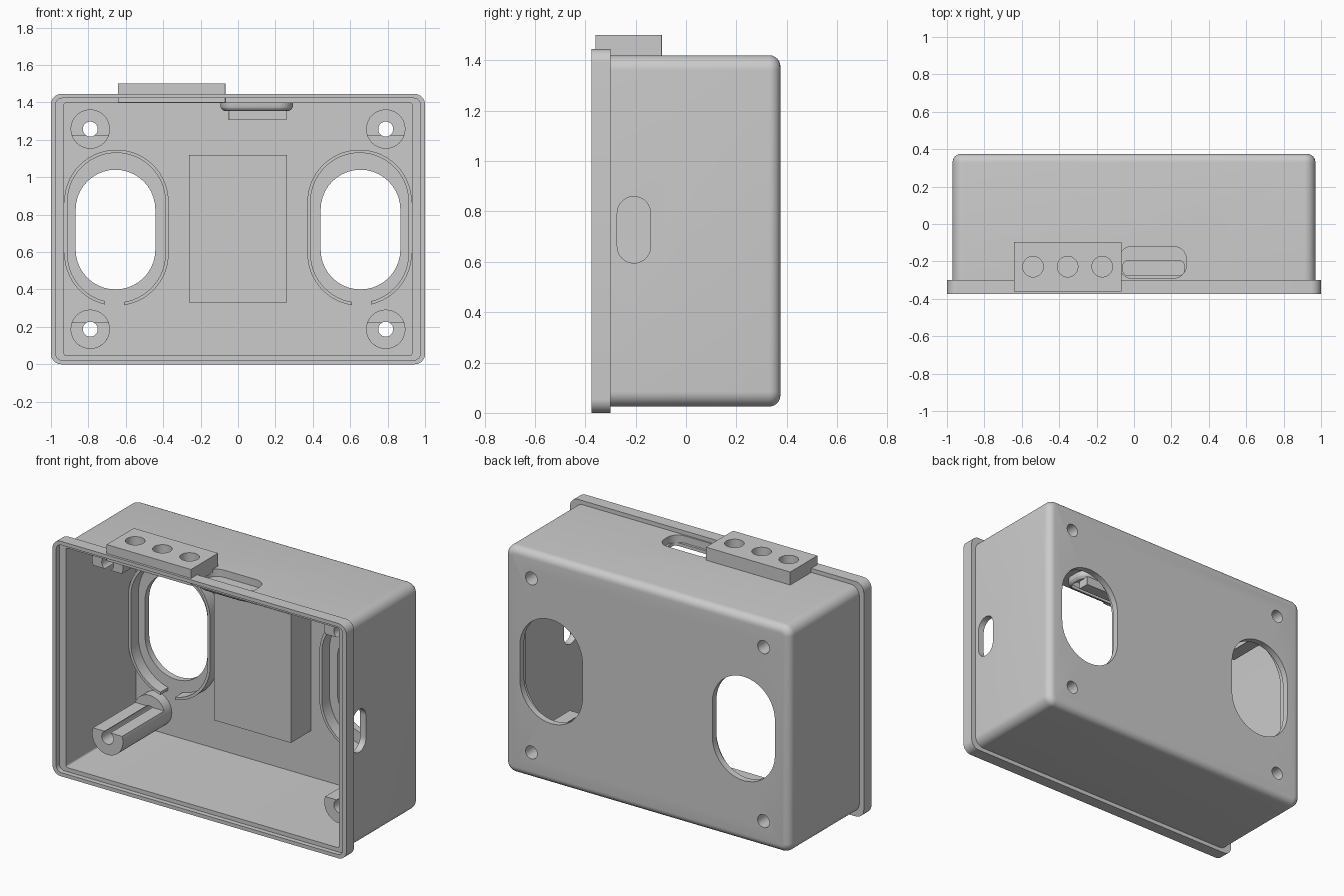
import bpy, bmesh
from math import cos, sin, pi, asin

if "Cube" in bpy.data.objects:
    bpy.data.objects.remove(bpy.data.objects["Cube"])

ZC = 0.7225  # vertical middle of the case


def rrect(cu, cv, hu, hv, r, n=10):
    """Rounded rectangle outline (also circles and slots when r equals a half size)."""
    r = min(r, hu - 1e-4, hv - 1e-4)
    pts = []
    for k, (su, sv) in enumerate([(1, 1), (-1, 1), (-1, -1), (1, -1)]):
        for i in range(n + 1):
            a = (k + i / n) * pi / 2
            pts.append((cu + su * (hu - r) + r * cos(a), cv + sv * (hv - r) + r * sin(a)))
    return pts


def place(axis, u, v, t):
    return {'X': (t, u, v), 'Y': (u, t, v), 'Z': (u, v, t)}[axis]


def loft(name, axis, rings):
    """Closed skin through a list of (depth, outline)."""
    bm = bmesh.new()
    loops = [[bm.verts.new(place(axis, u, v, t)) for u, v in pts] for t, pts in rings]
    n = len(loops[0])
    for a, b in zip(loops, loops[1:]):
        for i in range(n):
            j = (i + 1) % n
            bm.faces.new((a[i], a[j], b[j], b[i]))
    bm.faces.new(loops[0][::-1])
    bm.faces.new(loops[-1])
    bmesh.ops.recalc_face_normals(bm, faces=bm.faces)
    me = bpy.data.meshes.new(name)
    bm.to_mesh(me)
    bm.free()
    ob = bpy.data.objects.new(name, me)
    bpy.context.collection.objects.link(ob)
    return ob


def prism(name, axis, pts, a, b):
    return loft(name, axis, [(a, pts), (b, pts)])


def cut(ob, cutters):
    bpy.context.view_layer.objects.active = ob
    for c in cutters:
        m = ob.modifiers.new("cut", 'BOOLEAN')
        m.operation, m.solver, m.object = 'DIFFERENCE', 'EXACT', c
        bpy.ops.object.modifier_apply(modifier=m.name)


helpers = []


def cutter(axis, pts, a, b):
    ob = prism("cutter", axis, pts, a, b)
    ob.hide_render = True
    helpers.append(ob)
    return ob


# Case: one skin running from the cavity floor, over the rim, to the rounded back
def ring(y, hx, hz, r):
    return (y, rrect(0, ZC, hx, hz, r))


R = 0.045
skin = [ring(0.335, 0.93, 0.675, 0.012), ring(-0.345, 0.93, 0.675, 0.012),
        ring(-0.345, 0.975, 0.70, 0.035), ring(-0.375, 0.975, 0.70, 0.035),
        ring(-0.375, 1.0, ZC, 0.055), ring(-0.30, 1.0, ZC, 0.055),
        ring(-0.30, 0.97, 0.6975, 0.06)]
for i in range(7):
    a = i / 6 * pi / 2
    d = R * (1 - cos(a))
    skin.append(ring(0.375 - R + R * sin(a), 0.97 - d, 0.6975 - d, 0.06 - d))
case = loft("case_shell", 'Y', skin)

# Openings: speaker ovals, screw holes, side slot, top port pocket
cut(case, [cutter('Y', rrect(s * 0.655, 0.72, 0.213, 0.32, 0.213), 0.25, 0.5) for s in (-1, 1)])
screws = {}
for s in (-1, 1):
    for up in (-1, 1):
        z = ZC + up * 0.535
        screws[s, up] = cutter('Y', rrect(s * 0.79, z, 0.04, 0.04, 0.04, 6), -0.5, 0.5)
cut(case, list(screws.values()))
side_slot = cutter('X', rrect(-0.207, 0.727, 0.066, 0.132, 0.066), 0.8, 1.1)
pocket = cutter('Z', rrect(0.1, -0.205, 0.18, 0.085, 0.07), 1.375, 1.6)
cut(case, [side_slot, pocket])

# Port tray hanging under the top wall, with a plate below it
tray = loft("port_tray", 'Z', [(1.355, rrect(0.1, -0.205, 0.175, 0.08, 0.06)),
                               (1.365, rrect(0.1, -0.205, 0.188, 0.093, 0.07)),
                               (1.375, rrect(0.1, -0.205, 0.193, 0.098, 0.075)),
                               (1.41, rrect(0.1, -0.205, 0.193, 0.098, 0.075))])
cut(tray, [pocket, cutter('Z', rrect(0.105, -0.235, 0.165, 0.04, 0.03), 1.2, 1.6)])
plate = prism("port_plate", 'Z', rrect(0.105, -0.155, 0.155, 0.035, 0.001, 1), 1.305, 1.36)

# Screw posts: full round foot with a half-round arm, grooved by the screw hole
for (s, up), hole in screws.items():
    cx, cz, r = s * 0.79, ZC + up * 0.535, 0.105
    foot = prism("screw_post_foot", 'Y', rrect(cx, cz, r, r, r, 8), 0.27, 0.34)
    a0 = asin(0.035 / r)
    arc = [-a0 + (pi + 2 * a0) * i / 24 for i in range(25)]
    arm = prism("screw_post_arm", 'Y',
                [(cx + r * cos(a), cz + up * r * sin(a)) for a in arc], -0.14, 0.27)
    cut(foot, [hole])
    cut(arm, [hole])

# Raised rims around the speaker ovals, open at the bottom
for s in (-1, 1):
    rim = prism("speaker_rim", 'Y', rrect(s * 0.65, 0.73, 0.279, 0.417, 0.279, 14), 0.26, 0.34)
    cut(rim, [cutter('Y', rrect(s * 0.65, 0.73, 0.262, 0.40, 0.262, 14), 0.2, 0.4),
              cutter('Y', rrect(s * 0.66, 0.32, 0.05, 0.06, 0.001, 1), 0.2, 0.4)])

# Battery block on the back wall
prism("battery_block", 'Y', rrect(0, 0.725, 0.262, 0.395, 0.0005, 1), 0.14, 0.34)

# Button block on top with three round wells
block = prism("button_block", 'Z', rrect(-0.355, -0.228, 0.287, 0.132, 0.0005, 1), 1.40, 1.50)
cut(block, [cutter('Z', rrect(x, -0.228, 0.055, 0.055, 0.055, 8), 1.42, 1.6)
            for x in (-0.54, -0.355, -0.17)])

for c in helpers:
    bpy.data.objects.remove(c)
bpy.ops.object.select_all(action='DESELECT')
for ob in bpy.context.scene.objects:
    ob.select_set(True)
    bpy.context.view_layer.objects.active = ob
bpy.ops.object.shade_smooth_by_angle(angle=0.5)
